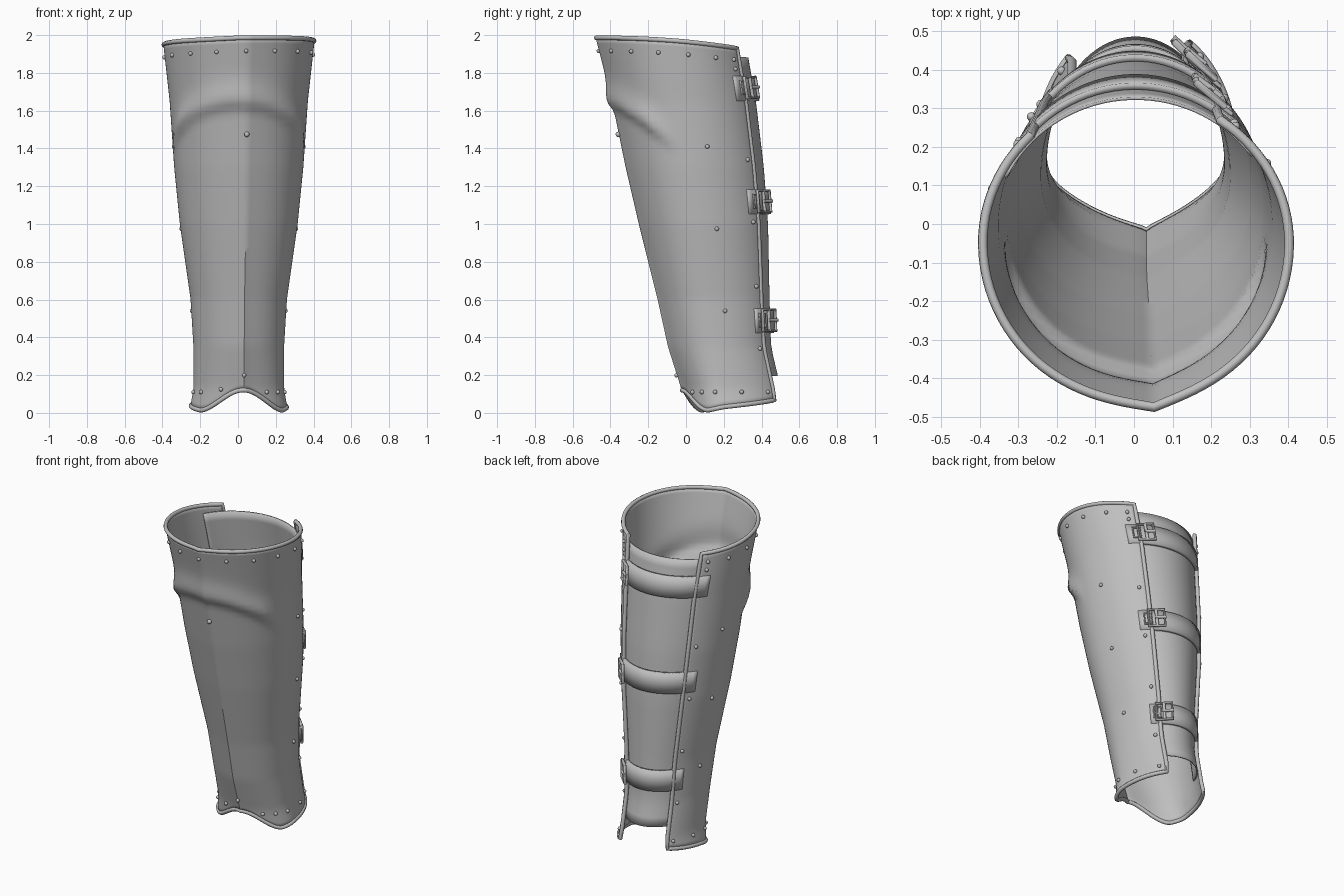
import bpy, bmesh, math
from mathutils import Vector

if "Cube" in bpy.data.objects:
    bpy.data.objects.remove(bpy.data.objects["Cube"])

steel = bpy.data.materials.new("grey steel")
steel.diffuse_color = (0.52, 0.52, 0.52, 1)
steel.use_nodes = True
steel.node_tree.nodes["Principled BSDF"].inputs["Base Color"].default_value = steel.diffuse_color

# height, half width, front y, rear edge y
ROWS = [(0, .262, 0, .48), (.13, .24, -.025, .46), (.35, .24, -.095, .412),
        (.6, .255, -.15, .40), (1.0, .312, -.25, .385), (1.3, .342, -.32, .36),
        (1.65, .366, -.392, .318), (2.0, .405, -.483, .26)]
LEFT, RIDGE, RIGHT = -2.37, .12, 2.55   # angles from the front: rear edges and shin ridge


def section(z):
    z = min(max(z, 0), 1.9999)
    for a, b in zip(ROWS, ROWS[1:]):
        if z <= b[0]:
            t = (z - a[0]) / (b[0] - a[0])
            return [a[k] + (b[k] - a[k]) * t for k in (1, 2, 3)]


def shell(phi, z):
    """Point on the leg-shaped outer surface."""
    p = math.atan2(math.sin(phi), math.cos(phi))
    w, front, edge = section(z)
    cy = .2 - .125 * z
    depth = cy - front - .022 if abs(p) < math.pi / 2 else (edge - cy) / .83
    # arched crease below the knee
    dz = z - (1.65 - .14 * (p / 1.05) ** 2)
    fade = min(max((1.4 - abs(p)) / .4, 0), 1)
    bump = .027 * fade * math.exp(-(dz / (.035 if dz < 0 else .09)) ** 2)
    ridge = .024 * math.exp(-abs(p - RIDGE) / .2)
    return Vector((.004 + (w + bump) * math.sin(p),
                   cy - (depth + bump) * math.cos(p) - ridge, z))


def frame(phi, z):
    """Tangent, up and outward directions on the shell."""
    t = (shell(phi + .03, z) - shell(phi - .03, z)).normalized()
    u = (shell(phi, z + .03) - shell(phi, z - .03)).normalized()
    return t, u, t.cross(u).normalized()


def off(phi, z, d):
    return shell(phi, z) + frame(phi, z)[2] * d


def top_z(p):
    return 1.985 - .055 * ((1 - math.cos(p)) / 1.84) ** 2 + .02 * min(math.sin(p), 0)


def bottom_z(p):
    a = abs(p - .1)
    if a < 1:
        return .014 + .106 * (.5 + .5 * math.cos(math.pi * a))
    return .014 + .056 * (a - 1) / 1.5


def spread(a, b, n):
    return [a + (b - a) * i / n for i in range(n + 1)]


def finish(ob, angle=40):
    ob.data.materials.clear()
    ob.data.materials.append(steel)
    bpy.ops.object.select_all(action='DESELECT')
    ob.select_set(True)
    bpy.context.view_layer.objects.active = ob
    if ob.type == 'CURVE':
        bpy.ops.object.convert(target='MESH')
        ob = bpy.context.object
    bpy.ops.object.shade_smooth_by_angle(angle=math.radians(angle))


def sheet(name, phis, rows, low, high, d, thick):
    """Curved sheet between two height functions, thickened inward."""
    bm = bmesh.new()
    g = [[bm.verts.new(off(p, low(p) + (high(p) - low(p)) * j / rows, d))
          for j in range(rows + 1)] for p in phis]
    for i in range(len(phis) - 1):
        for j in range(rows):
            bm.faces.new((g[i][j], g[i + 1][j], g[i + 1][j + 1], g[i][j + 1]))
    me = bpy.data.meshes.new(name)
    bm.to_mesh(me)
    bm.free()
    ob = bpy.data.objects.new(name, me)
    bpy.context.collection.objects.link(ob)
    mod = ob.modifiers.new("thickness", 'SOLIDIFY')
    mod.thickness, mod.offset = thick, -1
    finish(ob)


def tubes(name, paths, radius):
    """Round bars along paths given as (points, closed)."""
    cu = bpy.data.curves.new(name, 'CURVE')
    cu.dimensions = '3D'
    cu.bevel_depth, cu.bevel_resolution, cu.use_fill_caps = radius, 2, True
    for pts, closed in paths:
        s = cu.splines.new('POLY')
        s.points.add(len(pts) - 1)
        for q, v in zip(s.points, pts):
            q.co = (*v, 1)
        s.use_cyclic_u = closed
    ob = bpy.data.objects.new(name, cu)
    bpy.context.collection.objects.link(ob)
    finish(ob, 50)


# shin plate, with a vertex column exactly on the ridge
phis = spread(LEFT, RIDGE, 36)[:-1] + spread(RIDGE, RIGHT, 36)
sheet("shin_plate", phis, 64, bottom_z, top_z, 0, .01)

# rolled rim around the whole plate border
rim = [off(p, top_z(p), -.003) for p in phis]
rim += [off(RIGHT, z, -.003) for z in spread(top_z(RIGHT), bottom_z(RIGHT), 30)[1:-1]]
rim += [off(p, bottom_z(p), -.003) for p in reversed(phis)]
rim += [off(LEFT, z, -.003) for z in spread(bottom_z(LEFT), top_z(LEFT), 30)[1:-1]]
tubes("rolled_rim", [(rim, True)], .0125)

# calf panel closing the back, tucked inside the plate
WRAP = 2 * math.pi + LEFT
sheet("calf_panel", spread(RIGHT - .35, WRAP + .35, 32), 30,
      lambda p: .2, lambda p: 1.885, -.014, .008)

# three straps with buckles on the right edge
for n, z in enumerate((1.72, 1.12, .49)):
    sheet(f"strap_{n + 1}", spread(RIGHT - .2, WRAP + .2, 28), 2,
          lambda p: z - .068, lambda p: z + .062, .005, .018)
    t, u, nrm = frame(2.64, z)
    c = off(2.64, z, .024)
    box = [c + t * a * .046 + u * b * .055 + nrm * (.008 * a)
           for a, b in ((-1, -1), (1, -1), (1, 1), (-1, 1))]
    bar = [c - u * .055, c + u * .055]
    prong = [c - t * .01 + nrm * .006, c + t * .055 + nrm * .014]
    tubes(f"buckle_{n + 1}", [(box, True), (bar, False), (prong, False)], .0095)
    # loop that holds the buckle to the plate
    q, lt = off(2.5, z, .012), frame(2.5, z)[0]
    loop = [q + lt * a * .02 + u * b * .035 for a, b in ((-1, -1), (1, -1), (1, 1), (-1, 1))]
    tubes(f"buckle_loop_{n + 1}", [(loop, True)], .006)

# rivets: top row, bottom row, sides, rear edges and ridge
spots = [(.1 + .4 * k, top_z(.1 + .4 * k) - .068) for k in range(-5, 6)]
spots += [(p, .11 if abs(p) > .6 else .125)
          for p in (-2.25, -1.8, -1.35, -.95, -.4, .65, 1.0, 1.4, 1.9, 2.4)]
spots += [(s * 1.8, z) for s in (-1, 1) for z in (1.41, .975, .54)]
spots += [(p, z) for p in (-2.25, 2.42) for z in (1.87, 1.82, 1.34, 1.01, .67, .34)]
spots += [(RIDGE, 1.475), (RIDGE, .2)]
bm = bmesh.new()
for p, z in spots:
    r = .0145 if p == RIDGE and z > 1 else .0115
    new = bmesh.ops.create_uvsphere(bm, u_segments=10, v_segments=6, radius=r)["verts"]
    bmesh.ops.translate(bm, verts=new, vec=off(p, z, .003))
me = bpy.data.meshes.new("rivets")
bm.to_mesh(me)
bm.free()
rivets = bpy.data.objects.new("rivets", me)
bpy.context.collection.objects.link(rivets)
finish(rivets, 60)
